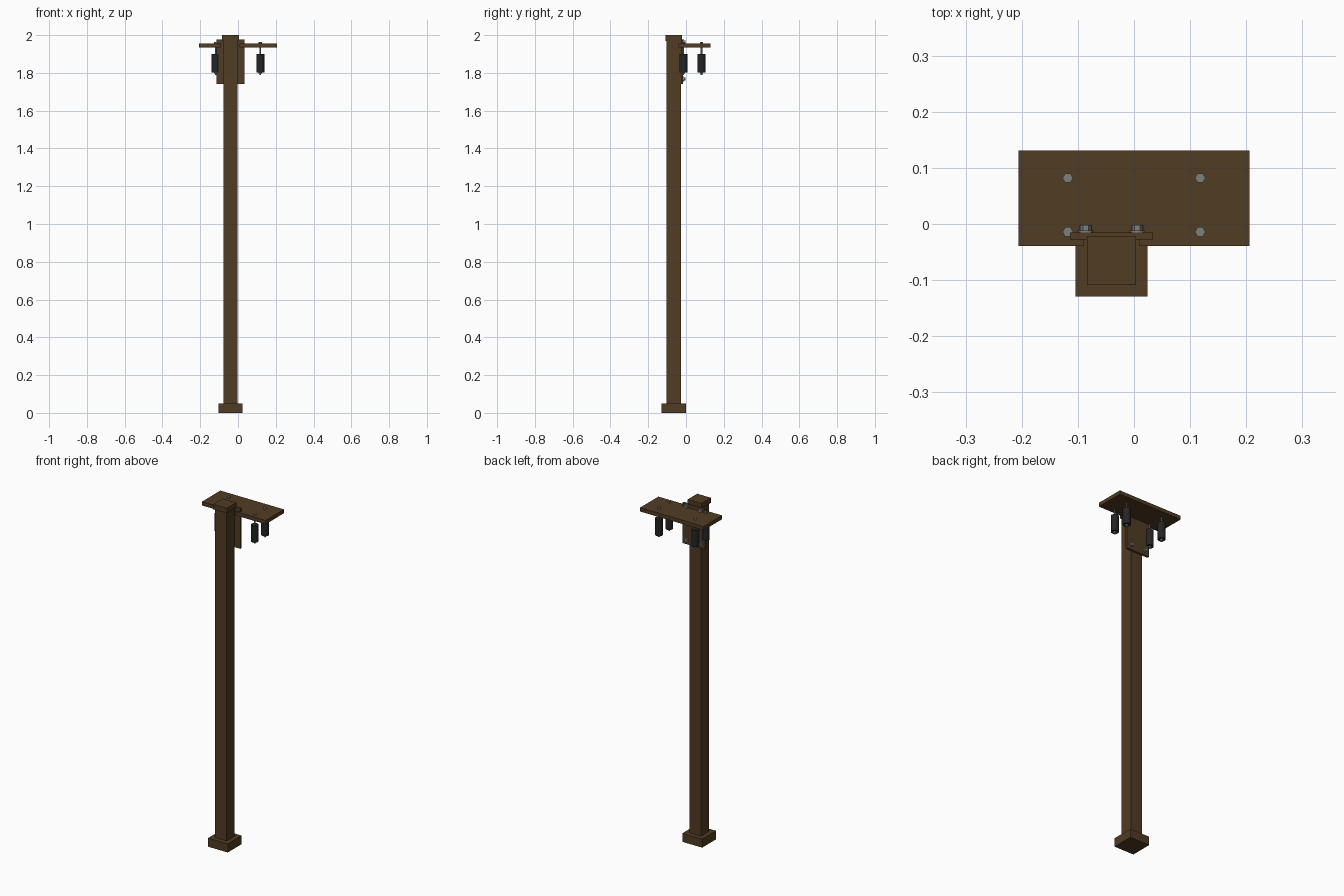
import bpy, bmesh, math
from mathutils import Matrix

if "Cube" in bpy.data.objects:
    bpy.data.objects.remove(bpy.data.objects["Cube"])


def material(name, rgb):
    m = bpy.data.materials.new(name)
    m.diffuse_color = (*rgb, 1)
    m.use_nodes = True
    m.node_tree.nodes["Principled BSDF"].inputs["Base Color"].default_value = m.diffuse_color
    return m


WOOD = material("dark_brown", (0.082, 0.045, 0.017))
BLACK = material("black", (0.017, 0.018, 0.019))
STEEL = material("steel_grey", (0.2, 0.22, 0.2))


def finish(name, bm, mat):
    bmesh.ops.recalc_face_normals(bm, faces=bm.faces)
    me = bpy.data.meshes.new(name)
    bm.to_mesh(me)
    bm.free()
    me.materials.append(mat)
    ob = bpy.data.objects.new(name, me)
    bpy.context.collection.objects.link(ob)
    return ob


def prism(name, outline, z0, z1, mat):
    """Extrude a flat xy outline from z0 to z1."""
    bm = bmesh.new()
    face = bm.faces.new([bm.verts.new((x, y, z0)) for x, y in outline])
    ext = bmesh.ops.extrude_face_region(bm, geom=[face])["geom"]
    bmesh.ops.translate(bm, vec=(0, 0, z1 - z0),
                        verts=[v for v in ext if isinstance(v, bmesh.types.BMVert)])
    return finish(name, bm, mat)


def box(name, x0, x1, y0, y1, z0, z1, mat):
    return prism(name, [(x0, y0), (x1, y0), (x1, y1), (x0, y1)], z0, z1, mat)


def square(name, half, z0, z1):
    return box(name, PX - half, PX + half, PY - half, PY + half, z0, z1, WOOD)


def cylinder(name, pos, radius, depth, sides, mat, along_y=False):
    bm = bmesh.new()
    rot = Matrix.Rotation(math.pi / 2, 4, 'X') if along_y else Matrix()
    bmesh.ops.create_cone(bm, cap_ends=True, segments=sides, radius1=radius, radius2=radius,
                          depth=depth, matrix=Matrix.Translation(pos) @ rot
                          @ Matrix.Rotation(math.pi / 2, 4, 'Z'))
    return finish(name, bm, mat)


# Post with foot and cap
PX, PY = -0.04, -0.065
square("post_foot", 0.064, 0, 0.05)
square("post", 0.0375, 0.05, 1.97)
square("post_cap", 0.044, 1.97, 2.0)

# Shelf notched around the post
prism("shelf", [(-0.206, -0.039), (-0.089, -0.039), (-0.089, -0.025), (0.009, -0.025),
                (0.009, -0.039), (0.206, -0.039), (0.206, 0.131), (-0.206, 0.131)],
      1.934, 1.956, WOOD)

# Upright mounting plate with four bolts and washers
box("mounting_plate", -0.114, 0.034, -0.0275, -0.015, 1.74, 1.976, WOOD)
for x in (-0.086, 0.006):
    for z in (1.768, 1.964):
        cylinder("bolt_washer", (x, -0.0135, z), 0.013, 0.004, 16, STEEL, True)
        cylinder("bolt_head", (x, -0.007, z), 0.010, 0.010, 6, STEEL, True)

# Hanging weights on rods, with nuts on the shelf
for x in (-0.118, 0.118):
    for y in (-0.014, 0.082):
        cylinder("hanging_cylinder", (x, y, 1.851), 0.021, 0.096, 16, BLACK)
        cylinder("hanger_rod", (x, y, 1.877), 0.0045, 0.174, 10, STEEL)
        cylinder("hanger_nut", (x, y, 1.96), 0.0095, 0.009, 6, STEEL)
        cylinder("lower_nut", (x, y, 1.80), 0.0095, 0.009, 6, STEEL)
